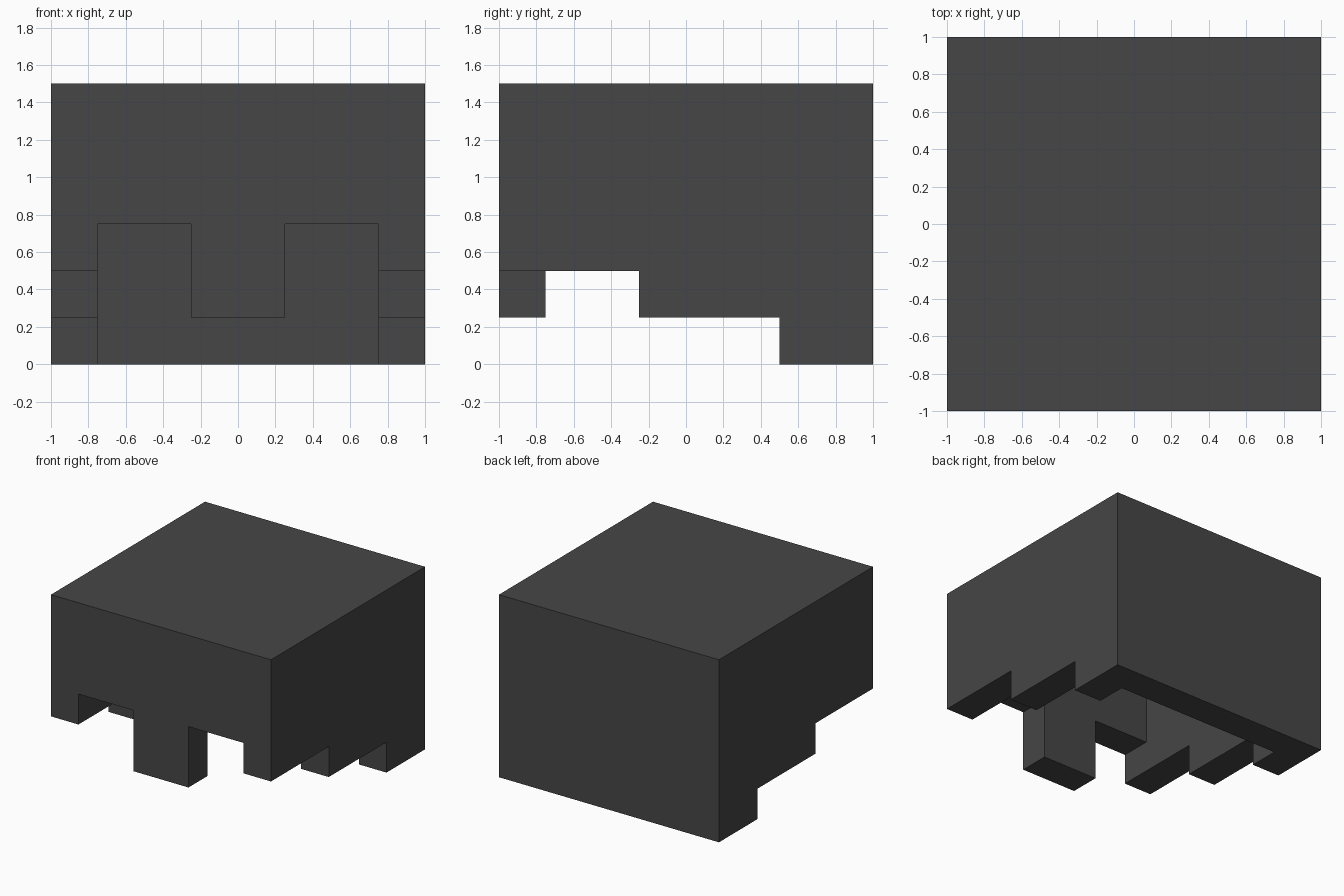
import bpy
from mathutils import Vector

if "Cube" in bpy.data.objects:
    bpy.data.objects.remove(bpy.data.objects["Cube"])

# Single flat colour
mat = bpy.data.materials.new("charcoal")
mat.diffuse_color = (0.061, 0.061, 0.061, 1)
mat.use_nodes = True
mat.node_tree.nodes["Principled BSDF"].inputs["Base Color"].default_value = mat.diffuse_color


def box(name, lo, hi):
    """Axis-aligned box between two corners."""
    lo, hi = Vector(lo), Vector(hi)
    bpy.ops.mesh.primitive_cube_add(size=1, location=(lo + hi) / 2)
    ob = bpy.context.object
    ob.name = name
    for v in ob.data.vertices:
        v.co = v.co * (hi - lo)
    return ob


# Outer block of the hollow cap
shell = box("hollow_cap", (-1, -1, 0), (1, 1, 1.5))
shell.data.materials.append(mat)

cutters = [
    # Inner hollow, leaving walls and top 0.25 thick
    box("cavity_cutter", (-.75, -.75, -.2), (.75, .75, 1.25)),
    # Trim under the central front tab
    box("front_tab_cutter", (-.5, -1.2, -.2), (.5, -.5, .25)),
]
for s in (-1, 1):
    def side_box(name, x0, x1, y0, y1, top):
        xs = sorted((s * x0, s * x1))
        cutters.append(box(name, (xs[0], y0, -.2), (xs[1], y1, top)))

    # Front notches, then the two steps along each side wall
    side_box("front_notch_cutter", .25, .75, -1.2, -.5, .75)
    side_box("side_low_step_cutter", .5, 1.2, -1.2, .5, .25)
    side_box("side_high_step_cutter", .5, 1.2, -1.2, -.25, .5)

# Carve and discard the cutters
bpy.ops.object.select_all(action='DESELECT')
bpy.context.view_layer.objects.active = shell
shell.select_set(True)
for c in cutters:
    c.hide_render = True
    mod = shell.modifiers.new(c.name, 'BOOLEAN')
    mod.operation = 'DIFFERENCE'
    mod.solver = 'EXACT'
    mod.object = c
    bpy.ops.object.modifier_apply(modifier=mod.name)
for c in cutters:
    bpy.data.objects.remove(c, do_unlink=True)
